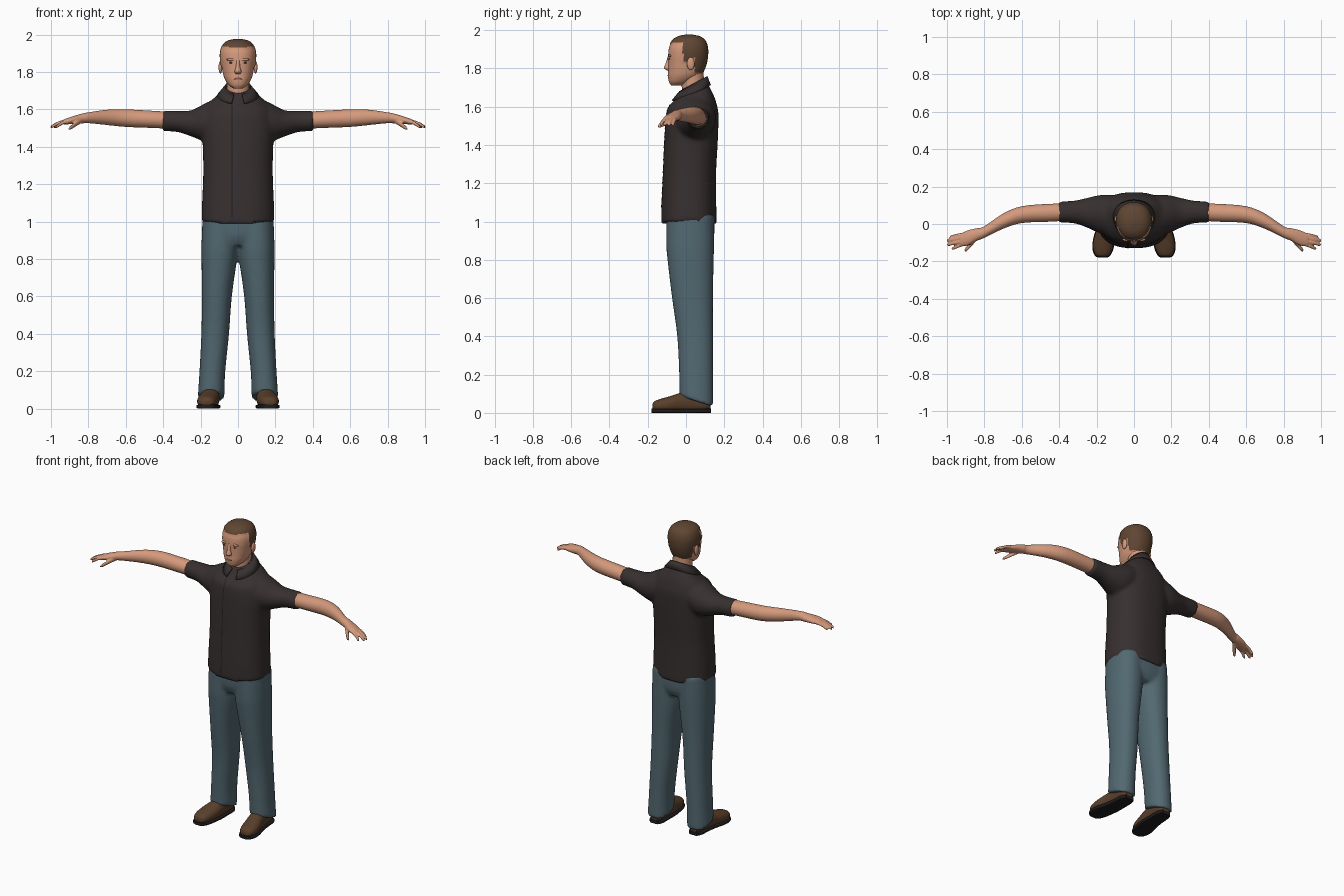
import bpy, bmesh, math
from mathutils import Vector, Matrix

cube = bpy.data.objects.get("Cube")
if cube:
    bpy.data.objects.remove(cube, do_unlink=True)


def material(name, r, g, b):
    m = bpy.data.materials.new(name)
    m.use_nodes = True
    m.diffuse_color = (r, g, b, 1)
    m.node_tree.nodes["Principled BSDF"].inputs["Base Color"].default_value = (r, g, b, 1)
    return m


SKIN = material("skin", .66, .32, .20)
LIP = material("lip", .42, .17, .11)
HAIR = material("hair brown", .115, .06, .032)
SHIRT = material("shirt black", .038, .029, .029)
DENIM = material("denim blue", .085, .14, .165)
LEATHER = material("shoe leather", .10, .05, .024)
DARK = material("dark rubber", .014, .012, .012)


def smooth_rows(rows, steps):
    """Catmull-Rom interpolation through the section table."""
    out = []
    for i in range(len(rows) - 1):
        a, b, c, d = rows[max(i - 1, 0)], rows[i], rows[i + 1], rows[min(i + 2, len(rows) - 1)]
        for k in range(steps):
            t = k / steps
            out.append([q + t * (r - p) / 2 + t * t * (2 * p - 5 * q + 4 * r - s) / 2
                        + t ** 3 * (3 * q - p - 3 * r + s) / 2 for p, q, r, s in zip(a, b, c, d)])
    return out + [rows[-1]]


def loft(bm, rows, axis="z", power=2, side=1, n=32, steps=4, warp=None):
    """Skin sections (position, centre u, centre v, radius u, radius v) along an axis."""
    rings = []
    for t, cu, cv, ru, rv in smooth_rows(rows, steps):
        ring = []
        for i in range(n):
            a = math.tau * i / n
            c, s = math.cos(a), math.sin(a)
            u = cu + ru * math.copysign(abs(c) ** (2 / power), c)
            v = cv + rv * math.copysign(abs(s) ** (2 / power), s)
            p = Vector({"x": (t, u, v), "y": (u, t, v), "z": (u, v, t)}[axis])
            if warp:
                warp(p)
            p.x *= side
            ring.append(bm.verts.new(p))
        rings.append(ring)
    for lo, hi in zip(rings, rings[1:]):
        for i in range(n):
            j = (i + 1) % n
            bm.faces.new((lo[i], lo[j], hi[j], hi[i]))
    bm.faces.new(rings[0])
    bm.faces.new(rings[-1])


def ellipsoid(bm, centre, radii):
    m = Matrix.Translation(centre) @ Matrix.Diagonal((*radii, 1))
    bmesh.ops.create_uvsphere(bm, u_segments=16, v_segments=10, radius=1, matrix=m)


def finish(bm, name, *mats, voxel=0, relax=2):
    bmesh.ops.recalc_face_normals(bm, faces=bm.faces)
    mesh = bpy.data.meshes.new(name)
    bm.to_mesh(mesh)
    bm.free()
    ob = bpy.data.objects.new(name, mesh)
    bpy.context.collection.objects.link(ob)
    for m in mats:
        mesh.materials.append(m)
    bpy.ops.object.select_all(action="DESELECT")
    ob.select_set(True)
    bpy.context.view_layer.objects.active = ob
    bpy.ops.object.shade_smooth_by_angle(angle=math.radians(50))
    if voxel:
        # Fuse overlapping volumes into one skin
        r = ob.modifiers.new("fuse", "REMESH")
        r.mode, r.voxel_size, r.use_smooth_shade = "VOXEL", voxel, True
        s = ob.modifiers.new("relax", "SMOOTH")
        s.factor, s.iterations = .5, relax
    return ob


# Shirt: torso and short sleeves fused
def shirt_warp(p):
    if p.z < 1.1:
        p.z += .12 * abs(p.x) * (1.1 - p.z) / .12
    if p.z > 1.6:
        p.z += (p.y - .04) * .5 * (p.z - 1.6) / .12


bm = bmesh.new()
loft(bm, [(.978, 0, .015, .195, .145), (1.1, 0, .015, .192, .143), (1.25, 0, .018, .186, .139),
          (1.4, 0, .025, .188, .14), (1.5, 0, .03, .195, .139), (1.58, 0, .034, .185, .134),
          (1.63, 0, .036, .16, .115), (1.67, 0, .037, .112, .09), (1.705, 0, .038, .076, .07),
          (1.72, 0, .04, .07, .066)], power=2.4, n=48, warp=shirt_warp)
for s in (1, -1):
    loft(bm, [(.05, .045, 1.56, .1, .1), (.12, .047, 1.545, .108, .11), (.18, .052, 1.53, .103, .1),
              (.25, .06, 1.525, .08, .07), (.32, .064, 1.535, .061, .057),
              (.405, .064, 1.539, .056, .055)], "x", side=s)
shirt = finish(bm, "shirt", SHIRT, voxel=.011, relax=4)

# Folded collar, open at the front
bm = bmesh.new()
count, opening = 40, math.radians(18)
previous = None
for i in range(count + 1):
    a = -math.pi / 2 + opening + (math.tau - 2 * opening) * i / count
    c, s = math.cos(a), math.sin(a)
    z = 1.72 + .04 * s
    fall = .105 - .012 * s
    pair = [bm.verts.new((.07 * c, .037 + .075 * s, z)),
            bm.verts.new((.112 * c, .037 + fall * s, z - .047))]
    if previous:
        bm.faces.new((previous[0], pair[0], pair[1], previous[1]))
    previous = pair
collar = finish(bm, "collar", SHIRT)
collar.modifiers.new("thickness", "SOLIDIFY").thickness = .008

# Button placket seam, laid onto the shirt front
bm = bmesh.new()
previous = None
for i in range(41):
    z = 1.02 + .6 * i / 40
    pair = [bm.verts.new((x, -.3, z)) for x in (-.035, -.03)]
    if previous:
        bm.faces.new((*previous, pair[1], pair[0]))
    previous = pair
seam = finish(bm, "placket_seam", DARK)
wrap = seam.modifiers.new("lay on shirt", "SHRINKWRAP")
wrap.target, wrap.wrap_method, wrap.offset = shirt, "PROJECT", .002
wrap.wrap_mode = "ABOVE_SURFACE"
wrap.use_project_y = True


# Trousers: two legs and hips fused, hems sloping to the heel
def hem_warp(p):
    p.z -= (p.y - .05) * .4 * max(0, 1 - p.z / .3)


bm = bmesh.new()
for s in (1, -1):
    loft(bm, [(.062, .144, .055, .071, .088), (.2, .137, .053, .069, .089), (.4, .122, .048, .074, .094),
              (.6, .113, .034, .08, .107), (.8, .1, .024, .095, .121), (.88, .097, .022, .098, .125),
              (1.03, .09, .022, .1, .125)], power=2.2, side=s, warp=hem_warp)
loft(bm, [(.87, 0, .025, .15, .1), (.93, 0, .024, .188, .124), (1.05, 0, .022, .185, .124)], power=2.5)
finish(bm, "trousers", DENIM, voxel=.011, relax=4)

# Shoes: leather uppers on flat soles
SHOE = [(-.176, .168, .03, .02, .014), (-.165, .168, .035, .038, .026), (-.13, .166, .038, .052, .036),
        (-.08, .16, .044, .055, .044), (-.03, .15, .052, .051, .052), (.03, .145, .056, .046, .055),
        (.1, .143, .052, .042, .045), (.128, .143, .045, .026, .03)]


def above_sole(p):
    p.z = max(p.z, .015)


for s, label in ((1, "left"), (-1, "right")):
    bm = bmesh.new()
    loft(bm, SHOE, "y", power=2.2, side=s, warp=above_sole)
    finish(bm, label + "_shoe", LEATHER)
    bm = bmesh.new()
    loft(bm, [(y * 1.02, x, .011, r + .004, .011) for y, x, _, r, _ in SHOE], "y", power=5, side=s)
    finish(bm, label + "_sole", DARK)

# Bare arms with hands, fingers and thumb
FINGERS = [(.91, -.056, .985, -.068), (.91, -.072, 1.002, -.088),
           (.91, -.09, 1.0, -.11), (.9, -.104, .975, -.13)]
for s, label in ((1, "left"), (-1, "right")):
    bm = bmesh.new()
    loft(bm, [(.34, .064, 1.54, .045, .045), (.45, .06, 1.546, .048, .046), (.6, .05, 1.553, .045, .047),
              (.7, .015, 1.557, .041, .041), (.8, -.043, 1.555, .031, .029), (.84, -.056, 1.55, .034, .026),
              (.89, -.075, 1.541, .041, .02), (.93, -.086, 1.533, .033, .014)], "x", side=s)
    for x, y, tip_x, tip_y in FINGERS:
        mx, my = (x + tip_x) / 2, (y + tip_y) / 2
        loft(bm, [(x, y, 1.536, .011, .011), (mx, my, 1.528, .01, .01),
                  (tip_x - .008, tip_y, 1.509, .009, .009), (tip_x, tip_y, 1.504, .005, .005)],
             "x", side=s, n=12)
    loft(bm, [(.84, -.07, 1.54, .018, .016), (.87, -.105, 1.52, .016, .014),
              (.895, -.133, 1.502, .014, .011), (.905, -.14, 1.496, .007, .006)], "x", side=s, n=12)
    finish(bm, label + "_arm", SKIN, voxel=.005)

# Neck
bm = bmesh.new()
loft(bm, [(1.6, 0, .04, .066, .06), (1.7, 0, .036, .06, .058), (1.82, 0, .03, .062, .062)])
finish(bm, "neck", SKIN)


# Head with cropped hair as raised faces
def is_hair(p):
    if p.y < -.015:
        return p.z > 1.925 + .15 * abs(p.x)
    return p.z > (1.84 if p.y < .015 else 1.86 if p.y < .045 else 1.78)


bm = bmesh.new()
loft(bm, [(1.712, 0, -.045, .026, .033), (1.73, 0, -.031, .05, .058), (1.76, 0, -.01, .07, .084),
          (1.79, 0, 0, .08, .093), (1.83, 0, .007, .088, .1), (1.87, 0, .01, .094, .103),
          (1.91, 0, .012, .093, .1), (1.945, 0, .014, .079, .085), (1.965, 0, .015, .053, .057),
          (1.974, 0, .015, .016, .018)], power=2.2, n=72, steps=6)
bmesh.ops.recalc_face_normals(bm, faces=bm.faces)
bm.normal_update()
raised = set()
for f in bm.faces:
    if is_hair(f.calc_center_median()):
        f.material_index = 1
        raised.update(f.verts)
for v, normal in [(v, v.normal.copy()) for v in raised]:
    v.co += normal * .003
# Nose, brows and ears
loft(bm, [(1.79, 0, -.09, .013, .01), (1.803, 0, -.094, .018, .021), (1.83, 0, -.091, .011, .014),
          (1.868, 0, -.087, .009, .007)], n=16)
for s in (1, -1):
    ellipsoid(bm, (s * .036, -.084, 1.866), (.026, .009, .007))
    ellipsoid(bm, (s * .094, .025, 1.825), (.01, .02, .034))
finish(bm, "head", SKIN, HAIR)

# Eyes and mouth
for s, label in ((1, "left"), (-1, "right")):
    bm = bmesh.new()
    ellipsoid(bm, (s * .036, -.086, 1.849), (.013, .004, .004))
    finish(bm, label + "_eye", HAIR)
bm = bmesh.new()
ellipsoid(bm, (0, -.089, 1.763), (.024, .007, .006))
finish(bm, "mouth", LIP)
